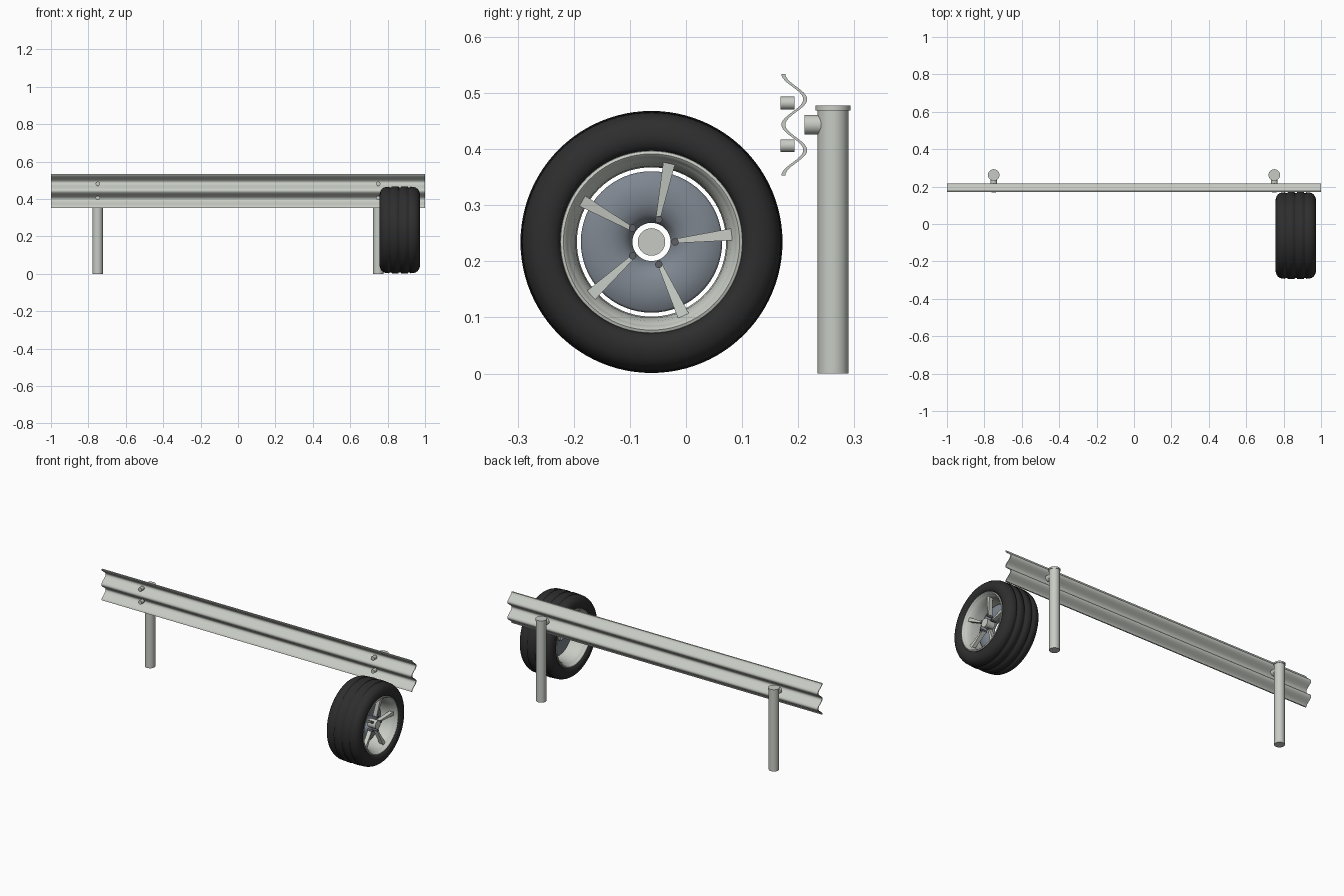
import bpy, bmesh, math
from mathutils import Matrix, Vector

if "Cube" in bpy.data.objects:
    bpy.data.objects.remove(bpy.data.objects["Cube"])


def material(name, rgb):
    m = bpy.data.materials.new(name)
    m.diffuse_color = (*rgb, 1)
    m.use_nodes = True
    m.node_tree.nodes["Principled BSDF"].inputs["Base Color"].default_value = m.diffuse_color
    return m


METAL = material("galvanised metal", (0.57, 0.60, 0.55))
RUBBER = material("black rubber", (0.027, 0.027, 0.027))
BRAKE = material("blue grey steel", (0.21, 0.24, 0.28))
DARK = material("dark bolt steel", (0.11, 0.115, 0.13))

WHEEL = Vector((0.865, -0.0615, 0.2345))   # wheel centre, axle along x


def finish(name, bm, mat, angle=35):
    bmesh.ops.recalc_face_normals(bm, faces=bm.faces)
    me = bpy.data.meshes.new(name)
    bm.to_mesh(me)
    bm.free()
    me.materials.append(mat)
    ob = bpy.data.objects.new(name, me)
    bpy.context.collection.objects.link(ob)
    bpy.ops.object.select_all(action='DESELECT')
    ob.select_set(True)
    bpy.context.view_layer.objects.active = ob
    bpy.ops.object.shade_smooth_by_angle(angle=math.radians(angle))
    return ob


def cylinder(name, centre, radius, depth, axis, mat, segments=32):
    bm = bmesh.new()
    rot = {'X': Matrix.Rotation(math.pi / 2, 4, 'Y'),
           'Y': Matrix.Rotation(math.pi / 2, 4, 'X'),
           'Z': Matrix.Identity(4)}[axis]
    bmesh.ops.create_cone(bm, cap_ends=True, segments=segments, radius1=radius,
                          radius2=radius, depth=depth,
                          matrix=Matrix.Translation(centre) @ rot)
    return finish(name, bm, mat)


def lathe(name, profile, mat, closed=False, segments=80, angle=35):
    """Spin (x, radius) points around the wheel axle."""
    bm = bmesh.new()
    rings = []
    for s in range(segments):
        a = 2 * math.pi * s / segments
        rings.append([bm.verts.new((x, WHEEL.y + r * math.cos(a), WHEEL.z + r * math.sin(a)))
                      for x, r in profile])
    n = len(profile)
    for s in range(segments):
        p, q = rings[s], rings[(s + 1) % segments]
        for i in range(n if closed else n - 1):
            j = (i + 1) % n
            bm.faces.new((p[i], p[j], q[j], q[i]))
    return finish(name, bm, mat, angle)


# Corrugated guard rail: a double wave sheet swept along x
steps = 48
bm = bmesh.new()
front, back = [], []
for i in range(steps + 1):
    t = i / steps
    z = 0.353 + 0.181 * t
    y = 0.1895 - 0.0195 * math.cos(4 * math.pi * t)
    front.append((y, z))
    back.append((y + 0.007, z))
outline = front + back[::-1]
left = [bm.verts.new((-1, y, z)) for y, z in outline]
right = [bm.verts.new((1, y, z)) for y, z in outline]
n = len(outline)
for i in range(n):
    j = (i + 1) % n
    bm.faces.new((left[i], left[j], right[j], right[i]))
for i in range(steps):                       # end strips
    for side in (left, right):
        bm.faces.new((side[i], side[i + 1], side[n - 2 - i], side[n - 1 - i]))
finish("guard_rail", bm, METAL)

# Posts with caps, spacers and rail bolts
for side, x in (("left", -0.75), ("right", 0.75)):
    cylinder(side + "_post", (x, 0.262, 0.235), 0.0275, 0.47, 'Z', METAL)
    cylinder(side + "_post_cap", (x, 0.262, 0.4735), 0.031, 0.009, 'Z', METAL)
    cylinder(side + "_spacer", (x, 0.2305, 0.4435), 0.0175, 0.039, 'Y', METAL)
    for row, z in (("lower", 0.406), ("upper", 0.482)):
        cylinder(f"{side}_{row}_rail_bolt", (x, 0.1805, z), 0.0115, 0.025, 'Y', METAL, 20)

# Tyre: half profile (offset from centre, radius), mirrored
half = [(0.0, 0.2265), (0.004, 0.2265), (0.008, 0.232), (0.025, 0.2335), (0.042, 0.2325),
        (0.047, 0.226), (0.053, 0.226), (0.058, 0.2315), (0.074, 0.230), (0.086, 0.226),
        (0.096, 0.219), (0.103, 0.209), (0.107, 0.196), (0.108, 0.184), (0.104, 0.171),
        (0.095, 0.162)]
profile = [(WHEEL.x - d, r) for d, r in half[:0:-1]] + [(WHEEL.x + d, r) for d, r in half]
lathe("tyre", profile, RUBBER, closed=True, segments=96, angle=60)

# Rim barrel with rolled lips, open in the middle
lip = [(0.0, 0.133), (0.05, 0.135), (0.078, 0.141), (0.086, 0.147), (0.090, 0.150),
       (0.097, 0.152), (0.101, 0.157), (0.099, 0.162), (0.092, 0.1635)]
inner = [(WHEEL.x - d, r) for d, r in lip[:0:-1]] + [(WHEEL.x + d, r) for d, r in lip]
outer = [(WHEEL.x + 0.07, 0.146), (WHEEL.x + 0.04, 0.139),
         (WHEEL.x - 0.04, 0.139), (WHEEL.x - 0.07, 0.146)]
lathe("rim", inner + outer, METAL, closed=True, angle=40)

# Brake disc, dished toward the hub
lathe("brake_disc", [(0.862, 0.126), (0.872, 0.126), (0.876, 0.122), (0.882, 0.095),
                     (0.882, 0.070), (0.874, 0.050), (0.858, 0.034), (0.848, 0.034),
                     (0.862, 0.060)], BRAKE, closed=True, segments=64, angle=50)

# Hub cap
cylinder("hub_cap", (0.920, WHEEL.y, WHEEL.z), 0.0245, 0.05, 'X', METAL)

# Five tapered spokes with a dark bolt at each inner end
for k in range(5):
    a = math.radians(72 * k)
    turn = Matrix.Translation((0, WHEEL.y, WHEEL.z)) @ Matrix.Rotation(a, 4, 'X')
    bm = bmesh.new()
    ends = []
    for r, mid, w, x0, x1 in ((0.036, 0.001, 0.0035, 0.905, 0.930),
                              (0.147, 0.014, 0.0110, 0.925, 0.947)):
        ends.append([bm.verts.new(turn @ Vector((x, r, mid + s * w)))
                     for x, s in ((x0, -1), (x1, -1), (x1, 1), (x0, 1))])
    p, q = ends
    for i in range(4):
        j = (i + 1) % 4
        bm.faces.new((p[i], p[j], q[j], q[i]))
    bm.faces.new(p)
    bm.faces.new(q)
    finish(f"spoke_{k + 1}", bm, METAL)
    cylinder(f"wheel_bolt_{k + 1}", turn @ Vector((0.921, 0.042, 0)), 0.0065, 0.034, 'X', DARK, 16)
